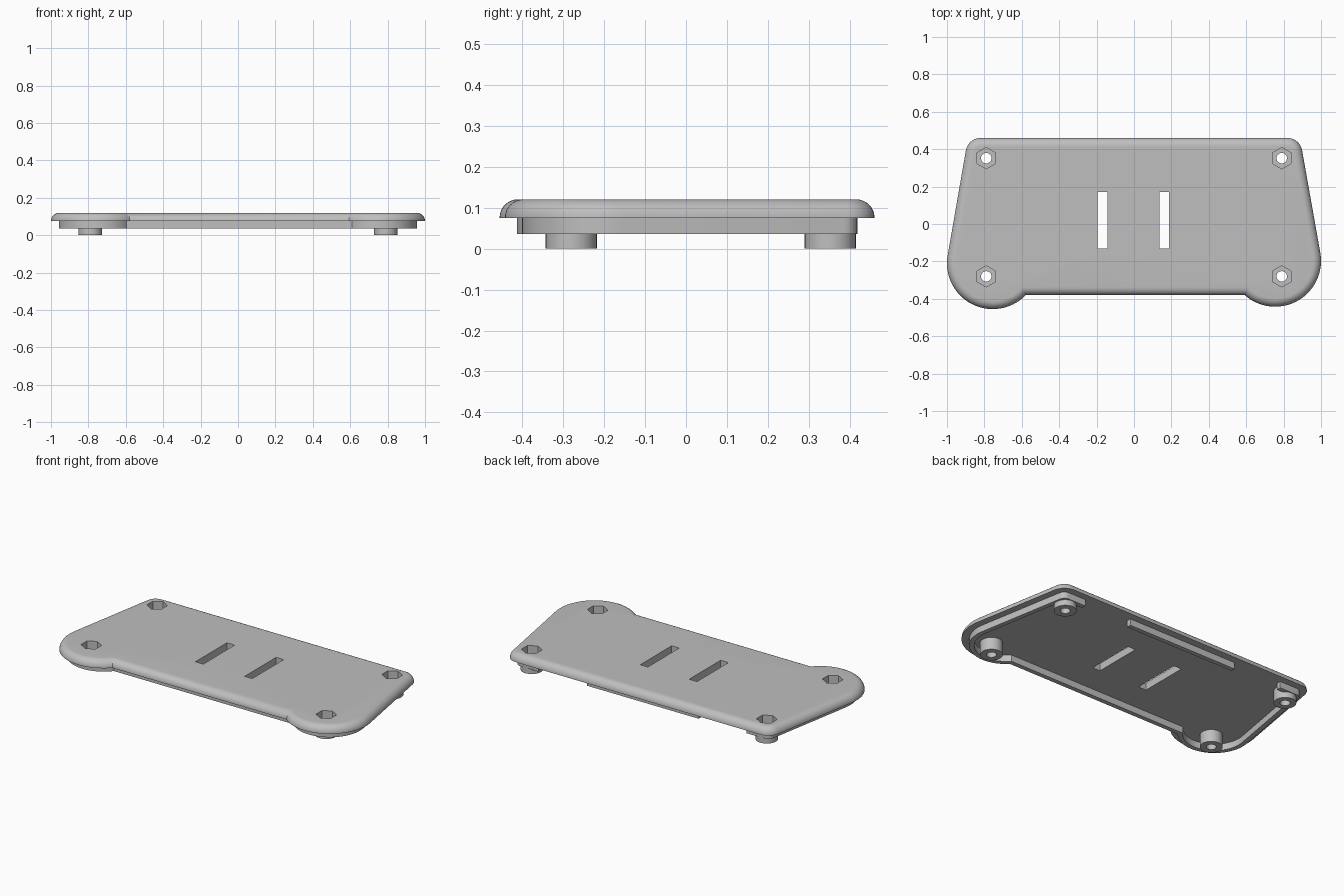
import bpy, bmesh
from math import sin, cos, pi, radians, sqrt, asin, degrees

cube = bpy.data.objects.get("Cube")
if cube:
    bpy.data.objects.remove(cube)

grey = bpy.data.materials.new("plain grey plastic")
grey.use_nodes = True
COLOR = (0.52, 0.52, 0.52, 1)
grey.diffuse_color = COLOR
grey.node_tree.nodes["Principled BSDF"].inputs["Base Color"].default_value = COLOR

Z_LIP, Z_PLATE, Z_TOP = 0.035, 0.075, 0.12
ROUND = 0.044
POSTS = [(x, y) for x in (-0.79, 0.79) for y in (-0.28, 0.352)]
LOBES = {1: (0.755, -0.197), -1: (-0.755, -0.21)}
LOBE_R, CORNER_R, FRONT_Y = 0.245, 0.08, -0.38


def arc(cx, cy, r, a0, a1, n):
    return [(cx + r * cos(radians(a0 + (a1 - a0) * i / n)),
             cy + r * sin(radians(a0 + (a1 - a0) * i / n))) for i in range(n + 1)]


def half(side, inset):
    """One side of the outline, from the back corner to the front notch."""
    cx, cy = LOBES[side]
    r = LOBE_R - inset
    notch = degrees(asin((FRONT_Y + inset - cy) / r))
    pts = arc(0.82, 0.38, CORNER_R - inset, 90, 10, 8)
    pts += arc(abs(cx), cy, r, 10, -180 - notch, 36)
    return [(side * x, y) for x, y in pts]


def outline(inset):
    return half(1, inset) + half(-1, inset)[::-1]


def finish(name, bm):
    bmesh.ops.recalc_face_normals(bm, faces=bm.faces)
    me = bpy.data.meshes.new(name)
    bm.to_mesh(me)
    bm.free()
    me.materials.append(grey)
    ob = bpy.data.objects.new(name, me)
    bpy.context.collection.objects.link(ob)
    return ob


def loft(name, rings, closed_loft=False, closed_ring=True):
    """Skin a list of equal rings; cap the open ends."""
    bm = bmesh.new()
    vs = [[bm.verts.new(p) for p in ring] for ring in rings]
    n, m = len(rings[0]), len(rings)
    for j in range(m if closed_loft else m - 1):
        a, b = vs[j], vs[(j + 1) % m]
        for i in range(n if closed_ring else n - 1):
            k = (i + 1) % n
            bm.faces.new((a[i], a[k], b[k], b[i]))
    if closed_ring:
        bm.faces.new(vs[0])
        bm.faces.new(vs[-1])
    else:
        bm.faces.new([v[0] for v in vs])
        bm.faces.new([v[-1] for v in vs])
    return finish(name, bm)


def prism(bm, pts, z0, z1):
    low = [bm.verts.new((x, y, z0)) for x, y in pts]
    high = [bm.verts.new((x, y, z1)) for x, y in pts]
    bm.faces.new(low[::-1])
    bm.faces.new(high)
    for i in range(len(pts)):
        k = (i + 1) % len(pts)
        bm.faces.new((low[i], low[k], high[k], high[i]))


def prisms(name, shapes, z0, z1):
    bm = bmesh.new()
    for pts in shapes:
        prism(bm, pts, z0, z1)
    return finish(name, bm)


def ngon(x, y, r, n):
    return arc(x, y, r, 90, 90 + 360 * (n - 1) / n, n - 1)


def rect(x0, x1, y0, y1):
    return [(x0, y0), (x1, y0), (x1, y1), (x0, y1)]


def activate(ob):
    bpy.ops.object.select_all(action='DESELECT')
    ob.select_set(True)
    bpy.context.view_layer.objects.active = ob


def cut(ob, cutter):
    mod = ob.modifiers.new("cut", 'BOOLEAN')
    mod.operation, mod.solver, mod.object = 'DIFFERENCE', 'EXACT', cutter
    activate(ob)
    bpy.ops.object.modifier_apply(modifier=mod.name)


# Top plate with a rounded upper edge
rings = [(0, Z_PLATE)]
for i in range(9):
    a = pi / 2 * i / 8
    rings.append((ROUND * (1 - cos(a)), Z_TOP - ROUND + ROUND * sin(a)))
plate = loft("top_plate", [[(x, y, z) for x, y in outline(d)] for d, z in rings])

# Locating lip under the plate, open along the back
OUT, IN = 0.042, 0.07


def lip_path(inset, z):
    back = 0.46 - inset
    pts = [(0.70, back)] + outline(inset) + [(-0.70, back)]
    return [(x, y, z) for x, y in pts]


lip = loft("lower_lip",
           [lip_path(OUT, Z_PLATE), lip_path(OUT, Z_LIP),
            lip_path(IN, Z_LIP), lip_path(IN, Z_PLATE)],
           closed_loft=True, closed_ring=False)
back_bar = prisms("back_lip_bar", [rect(-0.375, 0.375, 0.387, 0.415)], Z_LIP, Z_PLATE)

# Screw posts
posts = prisms("screw_posts", [ngon(x, y, 0.0625, 40) for x, y in POSTS], 0, Z_PLATE)

# Cutters: nut pockets, screw holes and strap slots
pockets = prisms("pocket_cutter", [ngon(x, y, 0.057, 6) for x, y in POSTS], 0.035, 0.2)
holes = prisms("hole_cutter", [ngon(x, y, 0.028, 24) for x, y in POSTS], -0.1, 0.2)
slots = prisms("slot_cutter", [rect(-0.195, -0.142, -0.13, 0.172),
                               rect(0.136, 0.187, -0.13, 0.172)], -0.1, 0.2)
for ob, cutters in ((plate, (pockets, slots)), (posts, (pockets, holes)),
                    (lip, (pockets,))):
    for c in cutters:
        cut(ob, c)
for c in (pockets, holes, slots):
    bpy.data.objects.remove(c)

for ob in (plate, lip, back_bar, posts):
    activate(ob)
    bpy.ops.object.shade_smooth_by_angle(angle=radians(30))
